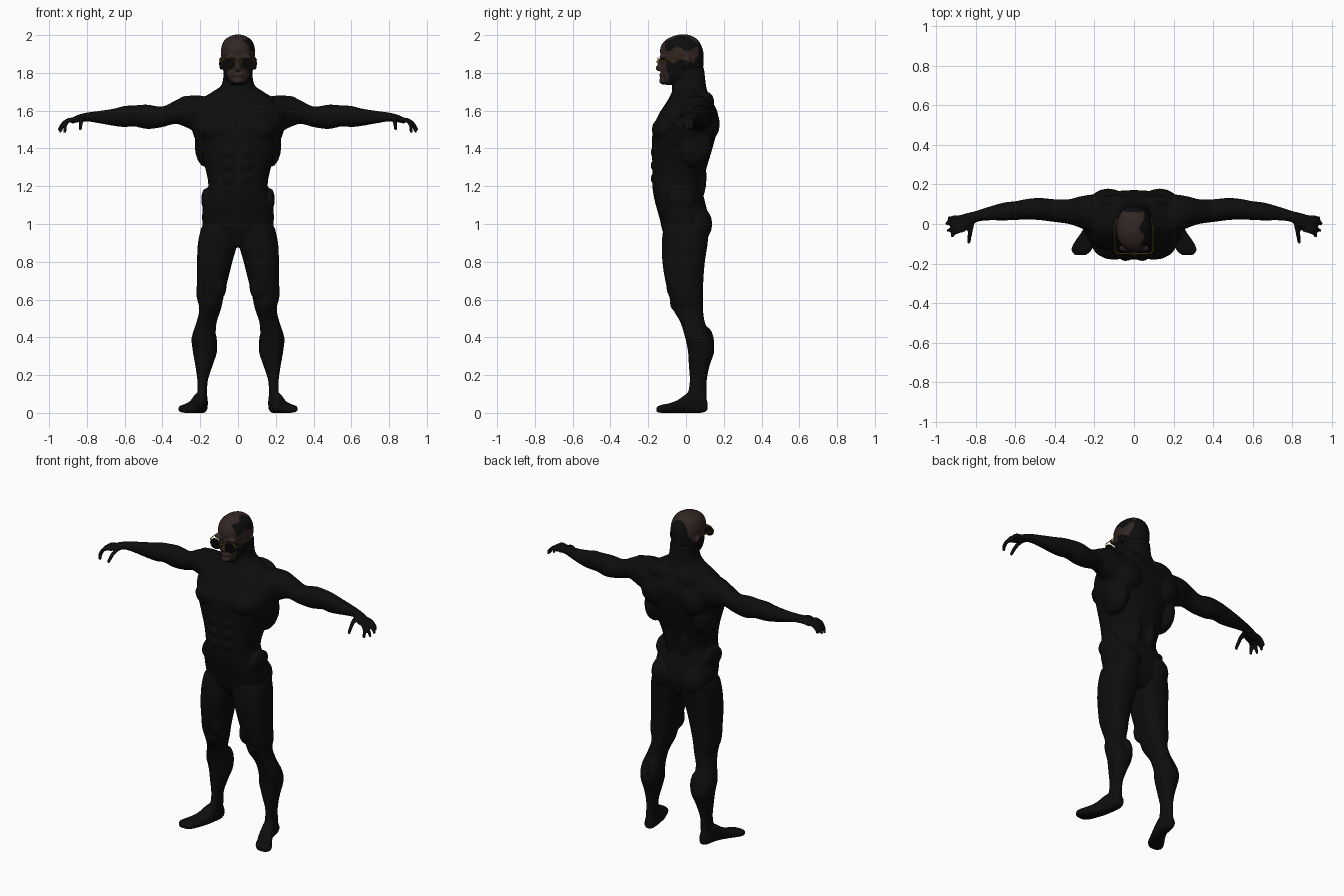
import bpy, bmesh, math
from mathutils import Matrix, Vector

default_cube = bpy.data.objects.get("Cube")
if default_cube:
    bpy.data.objects.remove(default_cube, do_unlink=True)


def make_material(name, colour):
    mat = bpy.data.materials.new(name)
    mat.use_nodes = True
    mat.diffuse_color = (*colour, 1)
    for node in mat.node_tree.nodes:
        if node.type == 'BSDF_PRINCIPLED':
            node.inputs["Base Color"].default_value = (*colour, 1)
    return mat


black = make_material("black skin", (.004, .004, .004))
brown = make_material("dark brown skin", (.032, .02, .018))
gold = make_material("gold", (.5, .36, .02))
lens_black = make_material("lens black", (.002, .002, .002))


def blend(a, b, c, d, t):
    """Catmull-Rom interpolation of whole rows."""
    return [.5 * (2 * q + (r - p) * t + (2 * p - 5 * q + 4 * r - s) * t * t
                  + (3 * q - p - 3 * r + s) * t ** 3)
            for p, q, r, s in zip(a, b, c, d)]


def loft(bm, rows, axis, side=1, power=.85, segments=32, steps=4):
    """Closed tube; each row is position, then the extents across the axis."""
    padded = [rows[0], *rows, rows[-1]]
    smooth = [blend(*padded[i:i + 4], k / steps)
              for i in range(len(rows) - 1) for k in range(steps)]
    smooth.append(rows[-1])
    rings = []
    for t, a0, a1, b0, b1 in smooth:
        ring = []
        for i in range(segments):
            angle = math.tau * i / segments
            c, s = math.cos(angle), math.sin(angle)
            a = (a0 + a1) / 2 + (a1 - a0) / 2 * math.copysign(abs(c) ** power, c)
            b = (b0 + b1) / 2 + (b1 - b0) / 2 * math.copysign(abs(s) ** power, s)
            x, y, z = {'x': (t, a, b), 'y': (a, t, b), 'z': (a, b, t)}[axis]
            ring.append(bm.verts.new((x * side, y, z)))
        rings.append(ring)
    for low, high in zip(rings, rings[1:]):
        for i in range(segments):
            j = (i + 1) % segments
            bm.faces.new((low[i], low[j], high[j], high[i]))
    bm.faces.new(rings[0])
    bm.faces.new(rings[-1])


def blob(bm, centre, radii, side=1, detail=16):
    x, y, z = centre
    matrix = Matrix.Translation((x * side, y, z)) @ Matrix.Diagonal((*radii, 1))
    bmesh.ops.create_uvsphere(bm, u_segments=detail, v_segments=detail // 2,
                              radius=1, matrix=matrix)


def finger(bm, start, middle, end, radius, side):
    """A bent row of overlapping beads."""
    start, middle, end = map(Vector, (start, middle, end))
    count = 14
    for i in range(count + 1):
        t = i / count
        point = start.lerp(middle, t).lerp(middle.lerp(end, t), t)
        blob(bm, point, [radius * (1 - .2 * t)] * 3, side, 10)


def fused_object(name, bm, voxel, rounds, materials):
    """Fuse overlapping volumes into one continuous smooth skin."""
    bmesh.ops.recalc_face_normals(bm, faces=bm.faces)
    mesh = bpy.data.meshes.new(name + " volumes")
    bm.to_mesh(mesh)
    bm.free()
    obj = bpy.data.objects.new(name, mesh)
    bpy.context.collection.objects.link(obj)
    remesh = obj.modifiers.new("Fuse", 'REMESH')
    remesh.mode = 'VOXEL'
    remesh.voxel_size = voxel
    soften = obj.modifiers.new("Soften", 'SMOOTH')
    soften.iterations = rounds
    graph = bpy.context.evaluated_depsgraph_get()
    skin = bpy.data.meshes.new_from_object(obj.evaluated_get(graph))
    obj.modifiers.clear()
    obj.data = skin
    skin.materials.clear()
    for mat in materials:
        skin.materials.append(mat)
    skin.shade_smooth()
    return obj


# Body: torso and neck
body = bmesh.new()
torso = [(.88, .06, -.08, .08), (.95, .17, -.12, .115), (1.03, .19, -.14, .12),
         (1.12, .18, -.165, .1), (1.2, .157, -.178, .085), (1.3, .175, -.178, .11),
         (1.4, .208, -.18, .14), (1.5, .245, -.175, .165), (1.58, .25, -.145, .17),
         (1.65, .21, -.1, .14), (1.7, .135, -.075, .115), (1.74, .085, -.075, .105),
         (1.83, .075, -.06, .095)]
loft(body, [(z, -w, w, front, back) for z, w, front, back in torso], 'z')

# Limb rows: position along the limb, then inner/outer and near/far extents
leg = [(.98, .02, .195, -.12, .12), (.9, .005, .212, -.128, .115),
       (.8, .03, .217, -.125, .1), (.7, .055, .217, -.11, .092),
       (.62, .075, .22, -.09, .09), (.55, .09, .205, -.07, .09),
       (.48, .113, .22, -.03, .1), (.4, .118, .245, -.005, .13),
       (.33, .11, .24, .01, .15), (.25, .135, .226, .015, .125),
       (.17, .16, .215, .02, .11), (.1, .163, .216, .01, .11), (.03, .165, .22, 0, .11)]
foot = [(.113, .17, .21, .01, .06), (.08, .16, .22, 0, .1), (.02, .163, .235, 0, .11),
        (-.04, .175, .265, 0, .07), (-.09, .195, .3, 0, .05),
        (-.13, .213, .317, 0, .043), (-.157, .24, .3, .005, .03)]
arm = [(.12, -.02, .15, 1.52, 1.66), (.2, -.05, .15, 1.48, 1.68),
       (.27, -.02, .14, 1.51, 1.677), (.33, 0, .125, 1.53, 1.655),
       (.4, .01, .125, 1.513, 1.622), (.48, .02, .132, 1.503, 1.632),
       (.55, .023, .125, 1.517, 1.628), (.6, .02, .115, 1.513, 1.625),
       (.66, .018, .108, 1.52, 1.61), (.74, .018, .085, 1.534, 1.598),
       (.8, .008, .066, 1.543, 1.59), (.85, -.025, .055, 1.538, 1.577),
       (.88, -.03, .045, 1.53, 1.56)]

# Muscles: centre and radii
muscles = [((.1, -.1, 1.5), (.115, .082, .075)),     # chest
           ((.13, .1, 1.53), (.1, .08, .1)),         # shoulder blade
           ((.17, .04, 1.42), (.06, .1, .12)),       # broad back
           ((.05, .06, 1.25), (.04, .05, .14)),      # lower back
           ((.1, .055, 1), (.085, .085, .1)),        # buttock
           ((.17, -.03, 1.13), (.025, .08, .06)),    # waist
           ((.27, .06, 1.6), (.07, .075, .08)),      # shoulder
           ((.09, .11, 1.64), (.1, .04, .06)),       # upper back
           ((.1, -.06, .67), (.04, .045, .07)),      # inner thigh
           ((.15, -.055, .58), (.035, .03, .04)),    # knee
           ((.15, .1, .37), (.04, .05, .09))]        # calf
for z in (1.38, 1.31, 1.24):
    muscles.append(((.042, -.152, z), (.04, .036, .036)))

# Fingers: knuckle height offset and tip
tips = [(.035, (.935, .03, 1.51)), (.012, (.945, .002, 1.5)),
        (-.01, (.94, -.033, 1.492)), (-.028, (.917, -.06, 1.49))]
for side in (1, -1):
    loft(body, leg, 'z', side)
    loft(body, foot, 'y', side, .7)
    loft(body, arm, 'x', side, .95)
    for centre, radii in muscles:
        blob(body, centre, radii, side)
    for y, tip in tips:
        finger(body, (.86, y, 1.552), (.92, (y + tip[1]) / 2, 1.56), tip, .013, side)
    finger(body, (.82, 0, 1.56), (.83, -.05, 1.56), (.835, -.09, 1.505), .014, side)
fused_object("body", body, .007, 4, [black])

# Head with facial features
head = bmesh.new()
skull = [(1.735, .04, -.105, .05), (1.77, .064, -.13, .08), (1.82, .08, -.133, .09),
         (1.87, .087, -.13, .094), (1.92, .09, -.138, .09), (1.96, .08, -.122, .073),
         (1.985, .058, -.09, .05), (2.002, .022, -.045, .015)]
loft(head, [(z, -w, w, front, back) for z, w, front, back in skull], 'z', power=.95)
blob(head, (0, -.138, 1.825), (.017, .024, .017))   # nose tip
blob(head, (0, -.132, 1.85), (.011, .016, .035))    # nose bridge
blob(head, (0, -.128, 1.788), (.027, .015, .012))   # lips
blob(head, (0, -.122, 1.758), (.03, .02, .02))      # chin
for side in (1, -1):
    blob(head, (.04, -.122, 1.885), (.036, .018, .012), side)  # brow
    blob(head, (.089, .005, 1.85), (.011, .024, .035), side)   # ear
head_obj = fused_object("head", head, .0045, 3, [black, brown])

# Brown scalp and face, black cropped hair and beard
for face in head_obj.data.polygons:
    x, y, z = face.center
    ripple = .012 * math.sin(60 * y + 25 * z)
    scalp = z > 1.865 + ripple and y < .055 + ripple
    cap = x > .04 + ripple and z > 1.925 + ripple and y > -.11
    muzzle = 1.75 < z < 1.87 and abs(x) < .045 + ripple and y < -.09
    face.material_index = int((scalp and not cap) or muzzle)


# Spectacles
def wire(name, points, cyclic=False):
    curve = bpy.data.curves.new(name, 'CURVE')
    curve.dimensions = '3D'
    curve.bevel_depth = .0025
    curve.bevel_resolution = 2
    spline = curve.splines.new('POLY')
    spline.points.add(len(points) - 1)
    for target, point in zip(spline.points, points):
        target.co = (*point, 1)
    spline.use_cyclic_u = cyclic
    curve.materials.append(gold)
    bpy.context.collection.objects.link(bpy.data.objects.new(name, curve))


for side, label in ((1, "left"), (-1, "right")):
    outline = []
    for i in range(28):
        angle = math.tau * i / 28
        outline.append((side * (.051 + .036 * math.cos(angle)),
                        -.148, 1.849 + .031 * math.sin(angle)))
    wire(label + "_rim", outline, True)
    wire(label + "_temple", [(side * .086, -.147, 1.862), (side * .097, -.135, 1.865),
                             (side * .097, -.03, 1.874), (side * .093, .005, 1.87)])
    lens = bmesh.new()
    for depth in (-.151, -.145):
        lens.faces.new([lens.verts.new((x, depth, z)) for x, y, z in outline])
    lens.verts.ensure_lookup_table()
    bmesh.ops.bridge_loops(lens, edges=lens.edges[:])
    bmesh.ops.recalc_face_normals(lens, faces=lens.faces)
    mesh = bpy.data.meshes.new(label + "_lens")
    lens.to_mesh(mesh)
    lens.free()
    mesh.materials.append(lens_black)
    bpy.context.collection.objects.link(bpy.data.objects.new(label + "_lens", mesh))
wire("bridge", [(-.016, -.149, 1.856), (0, -.158, 1.86), (.016, -.149, 1.856)])
